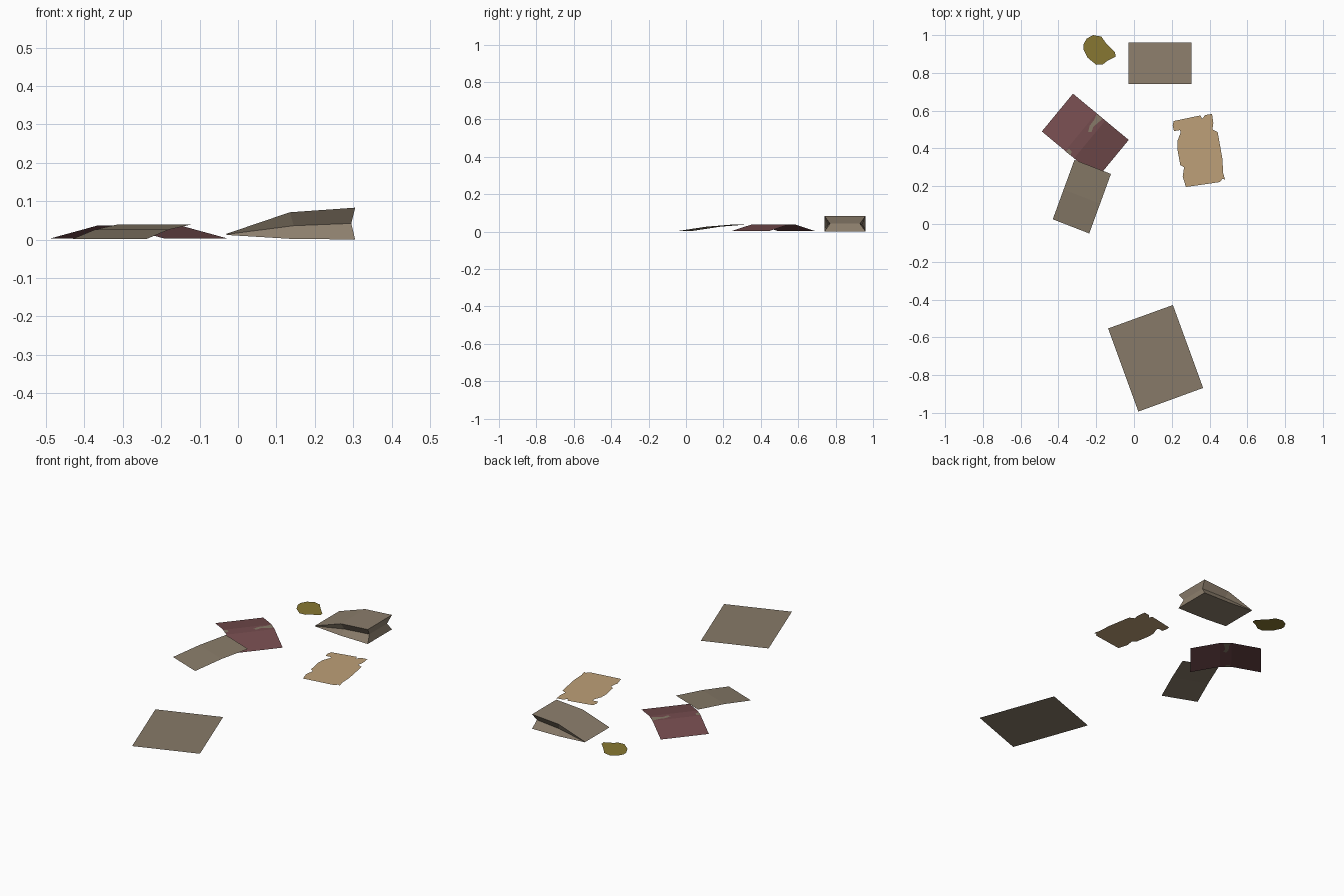
import bpy
from mathutils import Vector

if "Cube" in bpy.data.objects:
    bpy.data.objects.remove(bpy.data.objects["Cube"])


def mat(name, rgb):
    lin = [(c / 255 / 12.92) if c < 10 else ((c / 255 + 0.055) / 1.055) ** 2.4 for c in rgb]
    m = bpy.data.materials.new(name)
    m.diffuse_color = (*lin, 1)
    m.use_nodes = True
    m.node_tree.nodes["Principled BSDF"].inputs["Base Color"].default_value = m.diffuse_color
    return m


GREY = mat("grey_paper", (135, 122, 104))
BAG = mat("bag_paper", (141, 127, 109))
RED = mat("red_paper", (117, 76, 78))
TAN = mat("tan_paper", (189, 160, 120))
OLIVE = mat("olive_leaf", (135, 119, 50))


def build(name, verts, faces, material):
    me = bpy.data.meshes.new(name)
    me.from_pydata([tuple(v) for v in verts], [], faces)
    me.materials.append(material)
    me.update()
    ob = bpy.data.objects.new(name, me)
    bpy.context.collection.objects.link(ob)
    return ob


def flat(name, pts, z, material):
    """Flat outline, counter-clockwise, facing up."""
    return build(name, [(x, y, z) for x, y in pts], [range(len(pts))], material)


def creased(name, start, along, across, profile, material):
    """Sheet swept across a profile of (fraction along, height) creases."""
    start, along, across = Vector(start), Vector(along), Vector(across)
    verts = []
    for t, z in profile:
        for s in (0, 1):
            p = start + along * t + across * s
            verts.append((p.x, p.y, z))
    faces = [(2 * i, 2 * i + 2, 2 * i + 3, 2 * i + 1) for i in range(len(profile) - 1)]
    return build(name, verts, faces, material)


# Large flat sheet
flat("large_sheet", [(-0.137, -0.553), (0.023, -0.993), (0.366, -0.868), (0.206, -0.429)], 0.001, GREY)

# Red folded cover: two slopes and a narrow flat spine
creased("red_cover", (-0.488, 0.49), (0.295, -0.245), (0.165, 0.20),
        [(0, 0.003), (0.42, 0.037), (0.58, 0.037), (1, 0.003)], RED)

# Worn patches on the spine, seen from both sides
worn = [(-0.243, 0.487), (-0.225, 0.487), (-0.215, 0.515), (-0.168, 0.555),
        (-0.197, 0.583), (-0.212, 0.55), (-0.235, 0.52)]
chip = [(-0.362, 0.384), (-0.335, 0.362), (-0.330, 0.385), (-0.345, 0.398)]
for side, z in (("top", 0.0376), ("under", 0.0364)):
    flat("worn_patch_" + side, worn, z, GREY)
    flat("worn_chip_" + side, chip, z, GREY)

# Small sheet leaning on the cover
creased("leaning_sheet", (-0.43, 0.025), (0.115, 0.315), (0.193, -0.075),
        [(0, 0.002), (0.5, 0.026), (1, 0.039)], GREY)

# Torn tan scrap
flat("torn_scrap", [(0.21, 0.545), (0.205, 0.52), (0.212, 0.492), (0.243, 0.497), (0.247, 0.485),
                    (0.23, 0.44), (0.229, 0.40), (0.245, 0.312), (0.265, 0.30), (0.258, 0.25),
                    (0.275, 0.196), (0.455, 0.222), (0.468, 0.24), (0.482, 0.234), (0.472, 0.27),
                    (0.468, 0.345), (0.443, 0.487), (0.415, 0.50), (0.42, 0.535), (0.413, 0.583),
                    (0.377, 0.577), (0.36, 0.556), (0.352, 0.575)], 0.002, TAN)

# Olive leaf
flat("leaf", [(-0.268, 0.925), (-0.245, 0.88), (-0.20, 0.843), (-0.165, 0.845), (-0.14, 0.865),
              (-0.098, 0.885), (-0.10, 0.908), (-0.15, 0.96), (-0.173, 0.992), (-0.215, 1.0),
              (-0.25, 0.982), (-0.268, 0.95)], 0.002, OLIVE)

# Paper bag: sections of lower, pleat and upper points on both sides
sections = [  # x outer, x pleat, z low, z pleat, z high, pleat depth
    (-0.03, -0.03, 0.012, 0.0135, 0.015, 0.0),
    (0.135, 0.145, 0.002, 0.036, 0.071, 0.018),
    (0.305, 0.295, 0.0, 0.042, 0.083, 0.03),
]
verts = []
for xo, xp, zl, zp, zh, d in sections:
    verts += [(xo, 0.74, zl), (xo, 0.96, zl), (xp, 0.96 - d, zp),
              (xo, 0.96, zh), (xo, 0.74, zh), (xp, 0.74 + d, zp)]
faces = []
for i in (0, 6):
    for k in range(6):
        n = (k + 1) % 6
        faces.append((i + k, i + 6 + k, i + 6 + n, i + n))
faces += [(12, 13, 14, 17), (17, 14, 15, 16)]  # folded-in base of the bag
bag = build("paper_bag", verts, faces, BAG)
import bmesh
bm = bmesh.new()
bm.from_mesh(bag.data)
bmesh.ops.recalc_face_normals(bm, faces=bm.faces)
bm.to_mesh(bag.data)
bm.free()
